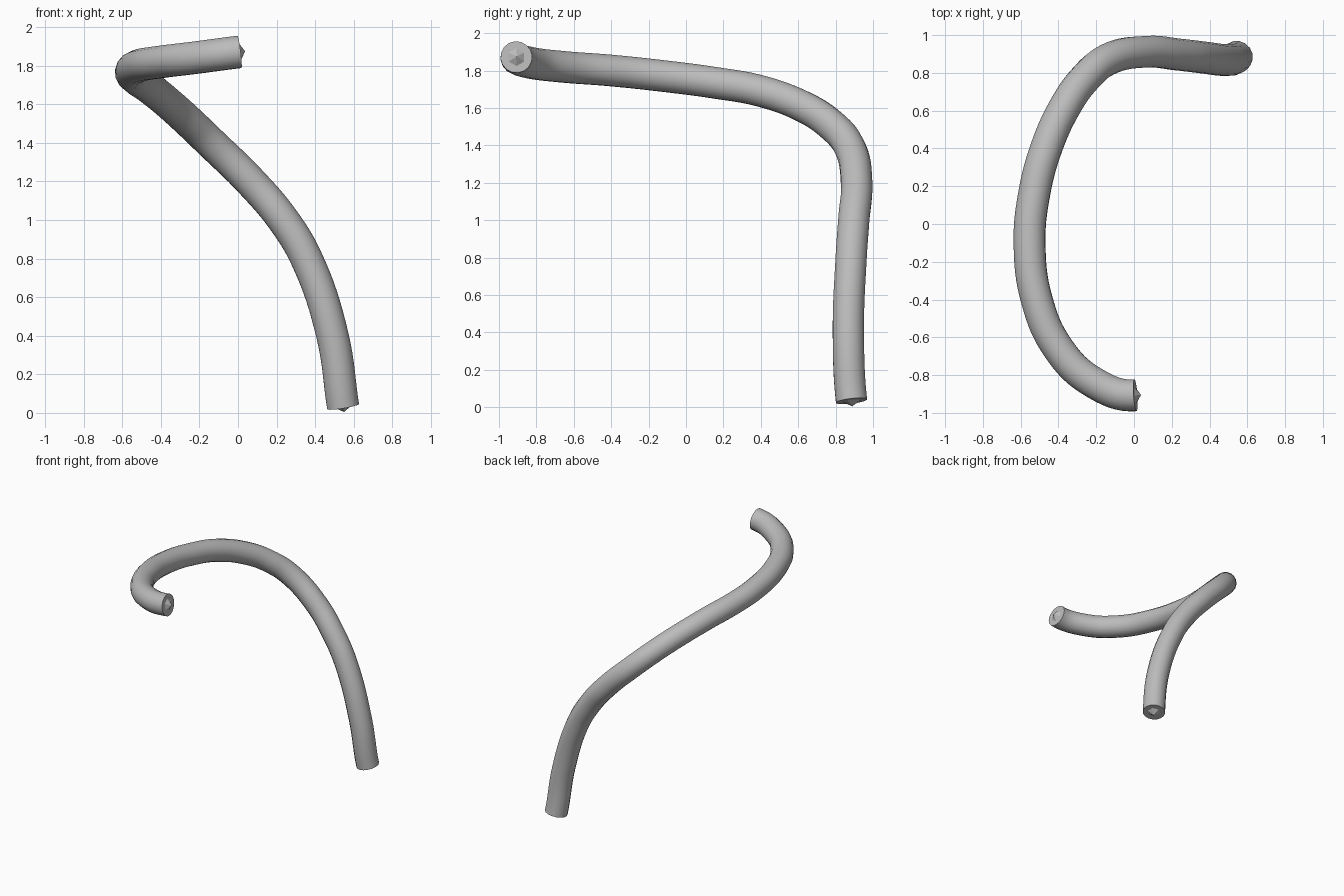
import bpy
import bmesh
from mathutils import Vector

cube = bpy.data.objects.get("Cube")
if cube:
    bpy.data.objects.remove(cube, do_unlink=True)

RADIUS = 0.085
PATH = [Vector(p) for p in (
    (0.545, 0.885, 0.033), (0.49, 0.868, 0.4), (0.355, 0.883, 0.8),
    (0.235, 0.897, 1.0), (0.065, 0.912, 1.2), (-0.14, 0.87, 1.4),
    (-0.26, 0.77, 1.515), (-0.36, 0.63, 1.605), (-0.465, 0.4, 1.69),
    (-0.53, 0.15, 1.735), (-0.553, -0.1, 1.768), (-0.515, -0.4, 1.8),
    (-0.4, -0.66, 1.82), (-0.22, -0.835, 1.842), (0.008, -0.907, 1.872),
)]

grey = bpy.data.materials.new("tube grey")
grey.use_nodes = True
grey.diffuse_color = (0.5, 0.5, 0.5, 1)
grey.node_tree.nodes["Principled BSDF"].inputs["Base Color"].default_value = (0.5, 0.5, 0.5, 1)


def finish(obj):
    bpy.ops.object.select_all(action='DESELECT')
    obj.select_set(True)
    bpy.context.view_layer.objects.active = obj
    if obj.type == 'CURVE':
        bpy.ops.object.convert(target='MESH')
        obj = bpy.context.object
    bpy.ops.object.shade_smooth_by_angle()
    return obj


# Bent tube: round section swept along a smooth path
curve = bpy.data.curves.new("tube", 'CURVE')
curve.dimensions = '3D'
curve.bevel_depth = RADIUS
curve.bevel_resolution = 6
curve.resolution_u = 8
curve.use_fill_caps = True
spline = curve.splines.new('BEZIER')
spline.bezier_points.add(len(PATH) - 1)
for point, co in zip(spline.bezier_points, PATH):
    point.co = co
    point.handle_left_type = point.handle_right_type = 'AUTO'
# End tangents
first, last = spline.bezier_points[0], spline.bezier_points[-1]
for point, start, offset in ((first, PATH[0], Vector((-0.02, -0.014, 0.12))),
                             (last, PATH[-1], Vector((-0.09, -0.006, -0.011)))):
    point.handle_left_type = point.handle_right_type = 'FREE'
    sign = 1 if point == first else -1
    point.handle_right = start + offset * sign
    point.handle_left = start - offset * sign
curve.materials.append(grey)
tube = bpy.data.objects.new("tube", curve)
bpy.context.collection.objects.link(tube)
finish(tube)


# Low six-sided tips in the middle of both end faces
def end_tip(name, centre, direction):
    bm = bmesh.new()
    bmesh.ops.create_cone(bm, cap_ends=True, segments=6, radius1=0.05,
                          radius2=0.0, depth=0.03)
    mesh = bpy.data.meshes.new(name)
    bm.to_mesh(mesh)
    bm.free()
    mesh.materials.append(grey)
    obj = bpy.data.objects.new(name, mesh)
    obj.rotation_mode = 'QUATERNION'
    obj.rotation_quaternion = direction.to_track_quat('Z', 'Y')
    obj.location = centre + direction.normalized() * 0.014
    bpy.context.collection.objects.link(obj)
    finish(obj)


end_tip("lower_end_tip", PATH[0], Vector((0.02, 0.014, -0.12)))
end_tip("upper_end_tip", PATH[-1], Vector((0.09, 0.006, 0.011)))
